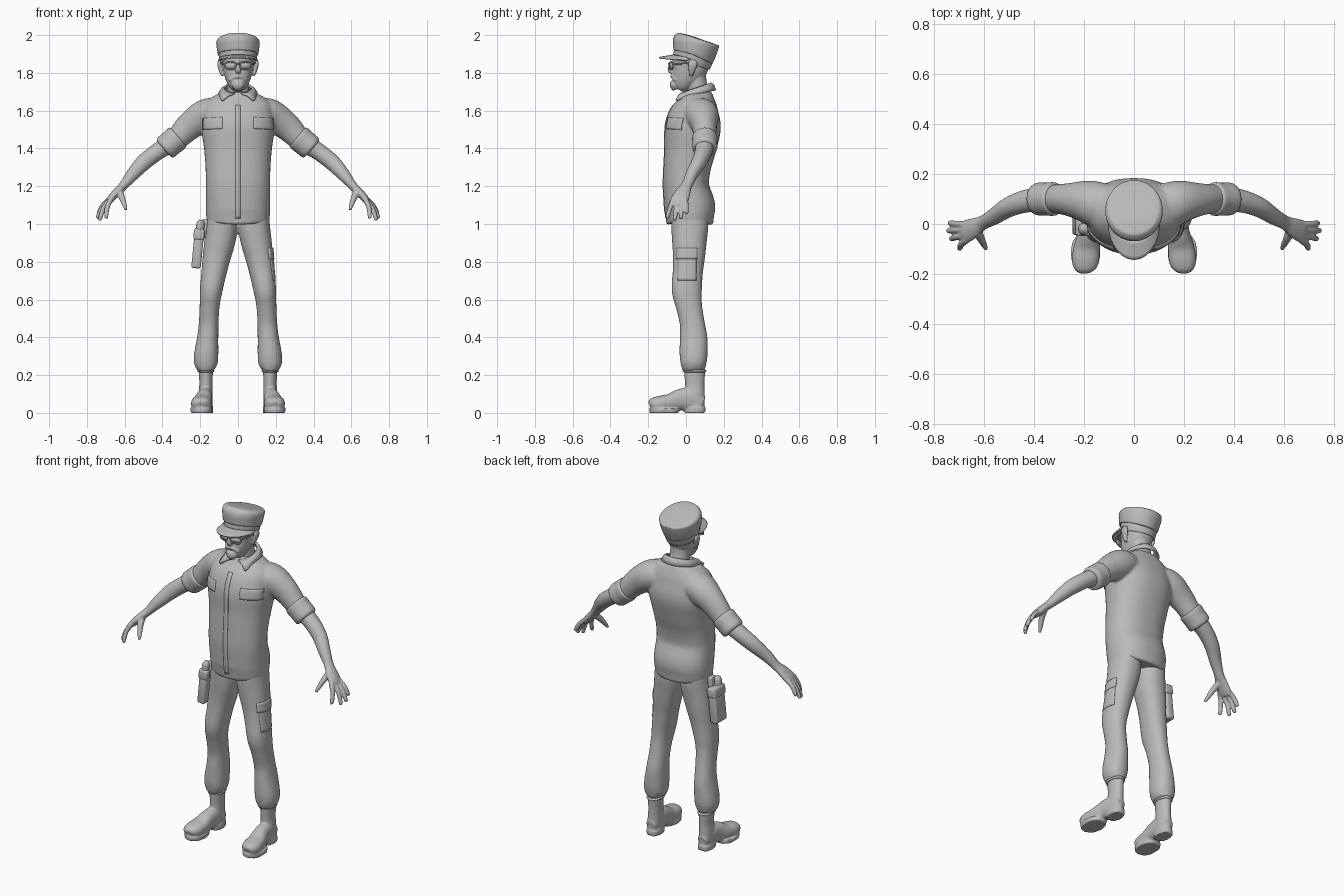
import bpy, bmesh, math
from mathutils import Vector

if "Cube" in bpy.data.objects:
    bpy.data.objects.remove(bpy.data.objects["Cube"])

grey = bpy.data.materials.new("plain grey")
grey.use_nodes = True
grey.diffuse_color = (0.5, 0.5, 0.5, 1)
grey.node_tree.nodes["Principled BSDF"].inputs["Base Color"].default_value = (0.5, 0.5, 0.5, 1)
X, Y = Vector((1, 0, 0)), Vector((0, 1, 0))


def loft(bm, rows, ref=X, power=2.0, n=28, steps=4):
    """Skin ellipses (x, y, z, half width, half depth) along a smoothed path."""
    vs = [Vector(r) for r in rows]
    pts = []
    for i in range(len(vs) - 1):
        a, b = vs[i], vs[i + 1]
        m0 = (b - vs[max(i - 1, 0)]) / 2
        m1 = (vs[min(i + 2, len(vs) - 1)] - a) / 2
        for k in range(steps):
            t = k / steps
            pts.append((2*t**3 - 3*t*t + 1) * a + (t**3 - 2*t*t + t) * m0
                       + (3*t*t - 2*t**3) * b + (t**3 - t*t) * m1)
    pts.append(vs[-1])
    rings = []
    for i, p in enumerate(pts):
        tan = (pts[min(i + 1, len(pts) - 1)] - pts[max(i - 1, 0)]).to_3d()
        tan = Vector(tan[:3]).normalized()
        side = (ref - tan * ref.dot(tan)).normalized()
        up = tan.cross(side)
        ring = []
        for k in range(n):
            c, s = math.cos(math.tau * k / n), math.sin(math.tau * k / n)
            c = math.copysign(abs(c) ** (2 / power), c)
            s = math.copysign(abs(s) ** (2 / power), s)
            ring.append(bm.verts.new(Vector(p[:3]) + side * c * p[3] + up * s * p[4]))
        rings.append(ring)
    for r, q in zip(rings, rings[1:]):
        for k in range(n):
            bm.faces.new((r[k], r[(k + 1) % n], q[(k + 1) % n], q[k]))
    bm.faces.new(rings[0][::-1])
    bm.faces.new(rings[-1])


def both(bm, rows, ref=X, **kw):
    """Loft a part and its mirror image."""
    for s in (1, -1):
        loft(bm, [(r[0] * s, *r[1:]) for r in rows], ref, **kw)


def finish(name, bm, voxel=0, soften=3):
    bmesh.ops.recalc_face_normals(bm, faces=bm.faces)
    me = bpy.data.meshes.new(name)
    bm.to_mesh(me)
    bm.free()
    ob = bpy.data.objects.new(name, me)
    bpy.context.collection.objects.link(ob)
    me.materials.append(grey)
    for f in me.polygons:
        f.use_smooth = True
    if voxel:
        m = ob.modifiers.new("fuse", "REMESH")
        m.mode, m.voxel_size, m.use_smooth_shade = "VOXEL", voxel, True
        m = ob.modifiers.new("soften", "SMOOTH")
        m.factor, m.iterations = 0.5, soften
    return ob


def sheet(name, grid, thick, target=None, axis="y", forward=True):
    """Sheet from rows of points, thickened, optionally draped on a target."""
    bm = bmesh.new()
    vs = [[bm.verts.new(p) for p in row] for row in grid]
    for a, b in zip(vs, vs[1:]):
        for k in range(len(a) - 1):
            bm.faces.new((a[k], a[k + 1], b[k + 1], b[k]))
    ob = finish(name, bm)
    if target:
        m = ob.modifiers.new("drape", "SHRINKWRAP")
        m.target, m.wrap_method = target, "PROJECT"
        setattr(m, "use_project_" + axis, True)
        m.use_positive_direction, m.use_negative_direction = forward, not forward
    m = ob.modifiers.new("thickness", "SOLIDIFY")
    m.thickness, m.offset = thick, 0
    return ob


def span(a, b, n):
    return [a + (b - a) * i / n for i in range(n + 1)]


def tube(name, pts, r, cyclic=False):
    cu = bpy.data.curves.new(name, "CURVE")
    cu.dimensions, cu.bevel_depth, cu.bevel_resolution = "3D", r, 2
    sp = cu.splines.new("POLY")
    sp.points.add(len(pts) - 1)
    for q, p in zip(sp.points, pts):
        q.co = (*p, 1)
    sp.use_cyclic_u = cyclic
    cu.materials.append(grey)
    bpy.context.collection.objects.link(bpy.data.objects.new(name, cu))


def box(name, loc, size, tilt, bevel=0.01):
    bm = bmesh.new()
    bmesh.ops.create_cube(bm, size=1)
    bmesh.ops.scale(bm, vec=size, verts=bm.verts)
    bmesh.ops.bevel(bm, geom=bm.edges[:], offset=bevel, segments=3, profile=0.5, affect="EDGES")
    ob = finish(name, bm)
    ob.location, ob.rotation_euler = loc, (0, tilt, 0)


# Shirt: torso and short sleeves fused
bm = bmesh.new()
loft(bm, [(0, .02, 1.01, .165, .12), (0, .02, 1.05, .169, .13), (0, .018, 1.1, .17, .135),
          (0, .0, 1.2, .17, .122), (0, .006, 1.3, .172, .125), (0, .022, 1.4, .18, .137),
          (0, .035, 1.5, .194, .148), (0, .045, 1.57, .19, .138), (0, .055, 1.63, .18, .112),
          (0, .058, 1.67, .14, .09), (0, .058, 1.70, .08, .075)], power=2.3, n=40)
for v in bm.verts:                                  # dipped hem
    if v.co.z < 1.03:
        v.co.z -= .02 * (1 - abs(v.co.x) / .17)
both(bm, [(.08, .06, 1.57, .09, .08), (.14, .075, 1.583, .092, .085), (.19, .09, 1.565, .085, .085),
          (.26, .098, 1.515, .066, .074), (.32, .1, 1.455, .058, .062), (.37, .1, 1.415, .056, .058)], Y)
shirt = finish("shirt", bm, .008, 5)

# Rolled sleeve cuffs
bm = bmesh.new()
both(bm, [(.315, .1, 1.462, .058, .06), (.322, .1, 1.456, .067, .069), (.35, .1, 1.432, .066, .068),
          (.385, .1, 1.403, .065, .066), (.393, .1, 1.396, .05, .05)], Y)
finish("sleeve_cuffs", bm)

# Chest pocket flaps and front placket
for s, side in ((1, "left"), (-1, "right")):
    sheet(side + "_chest_flap",
          [[(s * x, -.3, z - .006 * (x - .08) / .1) for x in span(.082, .183, 10)]
           for z in span(1.505, 1.565, 6)], .009, shirt)
sheet("shirt_placket", [[(x, -.3, z) for x in (-.014, 0, .014)] for z in span(1.03, 1.63, 40)], .004, shirt)

# Collar: a folded band opening to two points at the front
top, low = [], []
for i in range(33):
    t = math.radians(12 + 336 * i / 32)
    back = (1 - math.cos(t)) / 2
    point = max(0, math.cos(t)) ** 3
    top.append((.072 * math.sin(t), .055 - .078 * math.cos(t), 1.69 + .055 * back))
    low.append((.10 * math.sin(t) + math.copysign(.065 * point, math.sin(t)),
                .056 - .098 * math.cos(t) - .012 * point, 1.672 + .035 * back - .02 * point))
mid = [tuple((Vector(a) + Vector(b)) / 2 + Vector((0, 0, .008))) for a, b in zip(top, low)]
sheet("shirt_collar", [top, mid, low], .012)

# Forearms and hands
bm = bmesh.new()
both(bm, [(.36, .1, 1.425, .05, .05), (.43, .092, 1.38, .046, .045), (.50, .068, 1.325, .04, .043),
          (.56, .03, 1.26, .033, .034), (.605, .005, 1.205, .029, .024), (.64, -.015, 1.17, .04, .022),
          (.672, -.03, 1.135, .046, .02), (.685, -.035, 1.115, .038, .014)], Y)
for i, tip in enumerate([(.742, .004, 1.055), (.748, -.027, 1.03), (.735, -.06, 1.02), (.70, -.10, 1.03)]):
    root = Vector((.67, -.002 - .021 * i, 1.138))
    m = root.lerp(Vector(tip), .5) + Vector((.007, 0, .006))
    both(bm, [(*root, .013, .015), (*m, .0125, .0135), (*root.lerp(Vector(tip), .93), .011, .011),
              (*tip, .005, .005)], Y, n=12)
both(bm, [(.63, -.01, 1.18, .022, .018), (.617, -.05, 1.145, .018, .017), (.602, -.08, 1.105, .013, .013),
          (.592, -.1, 1.075, .008, .008)], Y, n=12)
finish("forearms_and_hands", bm, .005, 3)

# Trousers
bm = bmesh.new()
both(bm, [(.084, .02, 1.05, .08, .098), (.086, .02, .98, .084, .098), (.096, .018, .91, .082, .092),
          (.112, .016, .83, .075, .085), (.126, .01, .75, .067, .08), (.142, .004, .65, .06, .08),
          (.15, .015, .57, .053, .07), (.155, .032, .48, .052, .066), (.16, .04, .40, .056, .073),
          (.168, .04, .31, .064, .074), (.17, .04, .26, .062, .068), (.168, .042, .225, .044, .058)],
     power=2.2)
trousers = finish("trousers", bm, .008, 4)
sheet("left_thigh_pocket_flap", [[(.4, y, z) for y in span(-.05, .06, 10)] for z in span(.815, .872, 5)],
      .0095, trousers, "x", False)
sheet("left_thigh_pocket", [[(.4, y, z) for y in span(-.044, .054, 10)] for z in span(.70, .83, 8)],
      .005, trousers, "x", False)

# Boots with forefoot and heel soles
bm = bmesh.new()
both(bm, [(.17, .045, .235, .037, .056), (.17, .046, .21, .037, .055), (.17, .046, .15, .035, .052),
          (.172, .046, .09, .038, .053), (.172, .046, .03, .038, .052)])
both(bm, [(.172, .09, .05, .03, .035), (.174, .03, .07, .04, .06), (.179, -.03, .07, .043, .057),
          (.188, -.09, .055, .052, .044), (.194, -.14, .05, .055, .04), (.197, -.175, .046, .046, .034),
          (.197, -.192, .04, .025, .02)], power=2.3)
both(bm, [(.194, -.115, 0, .057, .078), (.194, -.115, .024, .059, .08)], power=2.3)
both(bm, [(.172, .045, 0, .041, .057), (.172, .045, .03, .041, .058)], power=2.4)
finish("boots", bm, .006, 3)
for s, side in ((1, "left"), (-1, "right")):
    tube(side + "_boot_rim", [(s * .17 + .038 * math.cos(a), .045 + .056 * math.sin(a), .222)
                              for a in span(0, math.tau * 23 / 24, 23)], .007, True)

# Head: skull, neck, nose, beard and ears fused
bm = bmesh.new()
loft(bm, [(0, -.04, 1.712, .026, .026), (0, -.03, 1.73, .046, .046), (0, -.008, 1.77, .066, .07),
          (0, .018, 1.82, .078, .092), (0, .03, 1.87, .084, .1), (0, .035, 1.93, .08, .098)], power=2.2)
loft(bm, [(0, .075, 1.60, .07, .062), (0, .068, 1.68, .06, .056), (0, .055, 1.76, .056, .053),
          (0, .05, 1.84, .058, .06)])
loft(bm, [(0, -.064, 1.865, .010, .012), (0, -.074, 1.84, .012, .015), (0, -.082, 1.815, .016, .016),
          (0, -.07, 1.80, .012, .01)], n=12)
loft(bm, [(-.042, -.05, 1.76, .012, .012), (0, -.07, 1.783, .013, .012), (.042, -.05, 1.76, .012, .012)], Y, n=12)
loft(bm, [(0, -.062, 1.757, .028, .018), (0, -.062, 1.735, .034, .024), (0, -.052, 1.713, .02, .018)])
both(bm, [(.08, .028, 1.785, .01, .008), (.09, .03, 1.81, .017, .011), (.099, .036, 1.845, .025, .011),
          (.097, .036, 1.868, .018, .008)], Y, n=12)
finish("head", bm, .0045, 3)

# Glasses
for s, side in ((1, "left"), (-1, "right")):
    rim = []
    for a in span(0, math.tau * 19 / 20, 19):
        c, d = math.cos(a), math.sin(a)
        u = math.copysign(abs(c) ** .7, c) * .029
        rim.append((s * (.04 + u), -.079 + .35 * u, 1.838 + math.copysign(abs(d) ** .7, d) * .019))
    tube(side + "_glasses_rim", rim, .004, True)
    sheet(side + "_lens", [rim[:10], rim[:9:-1]], .004)
    tube(side + "_glasses_arm", [(s * .069, -.068, 1.845), (s * .085, -.02, 1.85), (s * .09, .03, 1.852)], .004)
tube("glasses_bridge", [(-.012, -.088, 1.845), (0, -.092, 1.848), (.012, -.088, 1.845)], .004)

# Peaked cap: band, flared crown and visor
bm = bmesh.new()
loft(bm, [(0, .03, 1.848, .092, .1), (0, .037, 1.87, .098, .104), (0, .043, 1.9, .101, .107)], n=48)
finish("cap_band", bm)
bm = bmesh.new()
loft(bm, [(0, .042, 1.893, .1, .106), (0, .044, 1.9, .107, .112), (0, .05, 1.935, .113, .12),
          (0, .054, 1.962, .115, .123), (0, .057, 1.976, .108, .115), (0, .059, 1.983, .085, .092),
          (0, .06, 1.986, .002, .002)], n=48)
finish("cap_crown", bm)
rows = []
for k in span(0, 1, 5):
    row = []
    for t in span(-1.45, 1.45, 24):
        reach = k * max(0, math.cos(t)) ** .6
        row.append((.098 * math.sin(t) * (1 + .04 * k), .035 - .1 * math.cos(t) - .078 * reach,
                    1.872 + .022 * math.cos(t) - .006 * reach - .008 * k))
    rows.append(row)
sheet("cap_visor", rows, .008)

# Hip pouch with canister on the right side
box("hip_pouch", (-.213, .005, .865), (.05, .1, .2), .1, .012)
box("hip_pouch_flap", (-.206, .005, .945), (.058, .108, .06), .1, .012)
box("hip_pouch_strap", (-.178, .005, .975), (.03, .05, .1), .1, .008)
bm = bmesh.new()
loft(bm, [(-.21, -.02, .90, .022, .024), (-.2, -.02, .99, .022, .024), (-.197, -.02, 1.012, .018, .02),
          (-.196, -.02, 1.022, .01, .01)], n=16)
finish("hip_canister", bm)
